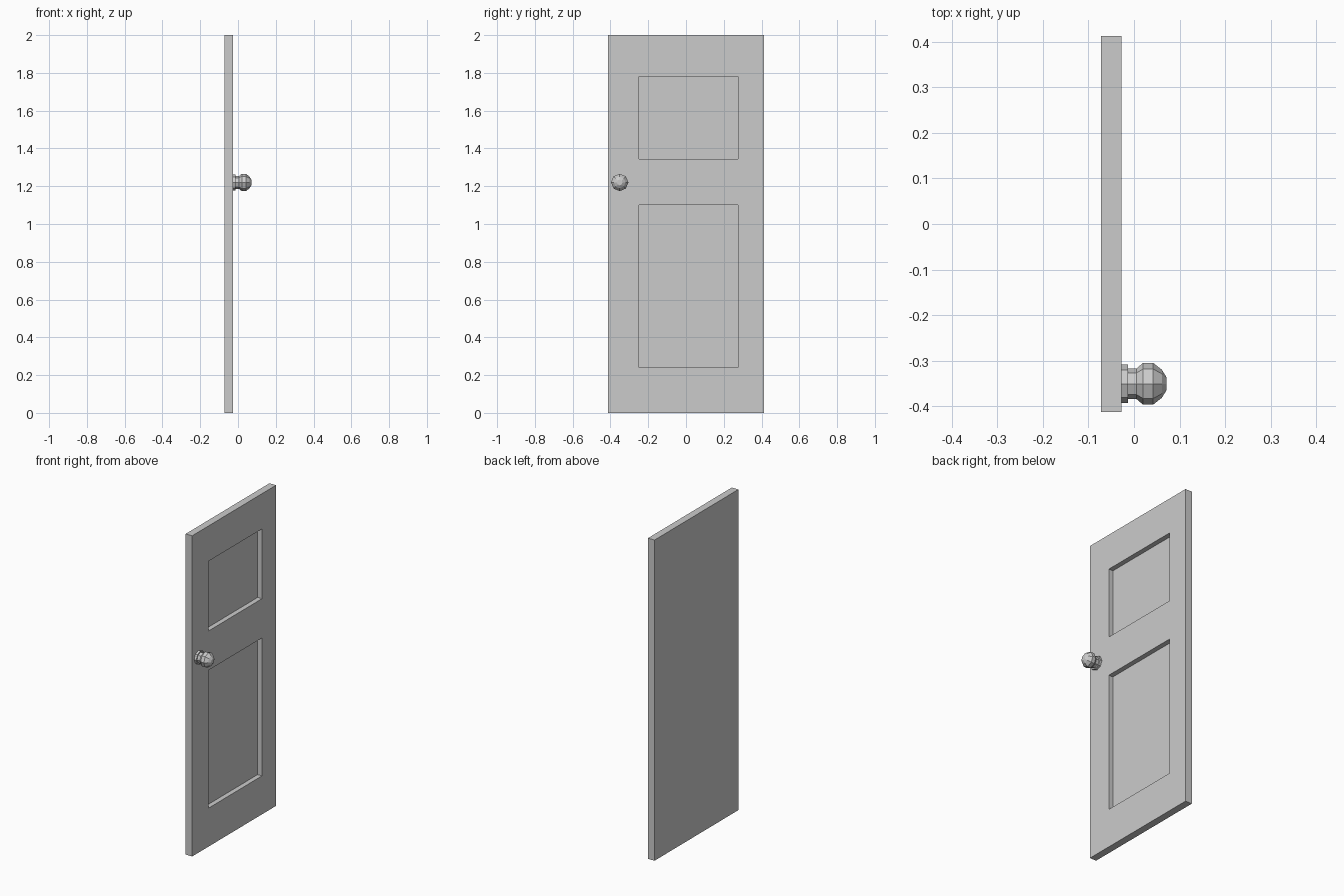
import bpy, bmesh
from math import cos, sin, tau

if "Cube" in bpy.data.objects:
    bpy.data.objects.remove(bpy.data.objects["Cube"])

FRONT, BACK = -0.027, -0.072      # door faces along x
RECESS = 0.03                     # panel depth
KNOB_Y, KNOB_Z, SIDES = -0.351, 1.22, 8


def add_object(name, bm):
    bmesh.ops.recalc_face_normals(bm, faces=bm.faces)
    mesh = bpy.data.meshes.new(name)
    bm.to_mesh(mesh)
    bm.free()
    obj = bpy.data.objects.new(name, mesh)
    bpy.context.collection.objects.link(obj)
    return obj


def box(name, lo, hi):
    bm = bmesh.new()
    bmesh.ops.create_cube(bm, size=1)
    for v in bm.verts:
        v.co = [l + (c + 0.5) * (h - l) for c, l, h in zip(v.co, lo, hi)]
    return add_object(name, bm)


def turned(name, profile):
    """Faceted solid turned about the x axis from (x, radius) points."""
    bm = bmesh.new()
    rings = [[bm.verts.new((x, KNOB_Y + r * cos(tau * i / SIDES),
                            KNOB_Z + r * sin(tau * i / SIDES)))
              for i in range(SIDES)] for x, r in profile]
    for a, b in zip(rings, rings[1:]):
        for i in range(SIDES):
            j = (i + 1) % SIDES
            bm.faces.new((a[i], a[j], b[j], b[i]))
    bm.faces.new(rings[0])
    bm.faces.new(rings[-1])
    return add_object(name, bm)


# Door slab with two recessed panels on the knob side
door = box("door_slab", (BACK, -0.413, 0), (FRONT, 0.413, 2))
for label, z0, z1 in (("lower", 0.24, 1.10), ("upper", 1.345, 1.78)):
    cutter = box(label + "_panel_cutter", (FRONT - RECESS, -0.25, z0),
                 (FRONT + 0.05, 0.275, z1))
    cutter.hide_render = True
    cutter.display_type = 'WIRE'
    cut = door.modifiers.new(label + "_panel", 'BOOLEAN')
    cut.operation = 'DIFFERENCE'
    cut.solver = 'EXACT'
    cut.object = cutter

# Knob: back plate, neck and faceted ball in one turned profile
turned("door_knob", [(FRONT, 0.042), (-0.013, 0.042), (-0.013, 0.034),
                     (0.006, 0.034), (0.020, 0.046), (0.042, 0.046),
                     (0.061, 0.031), (0.071, 0.015)])
